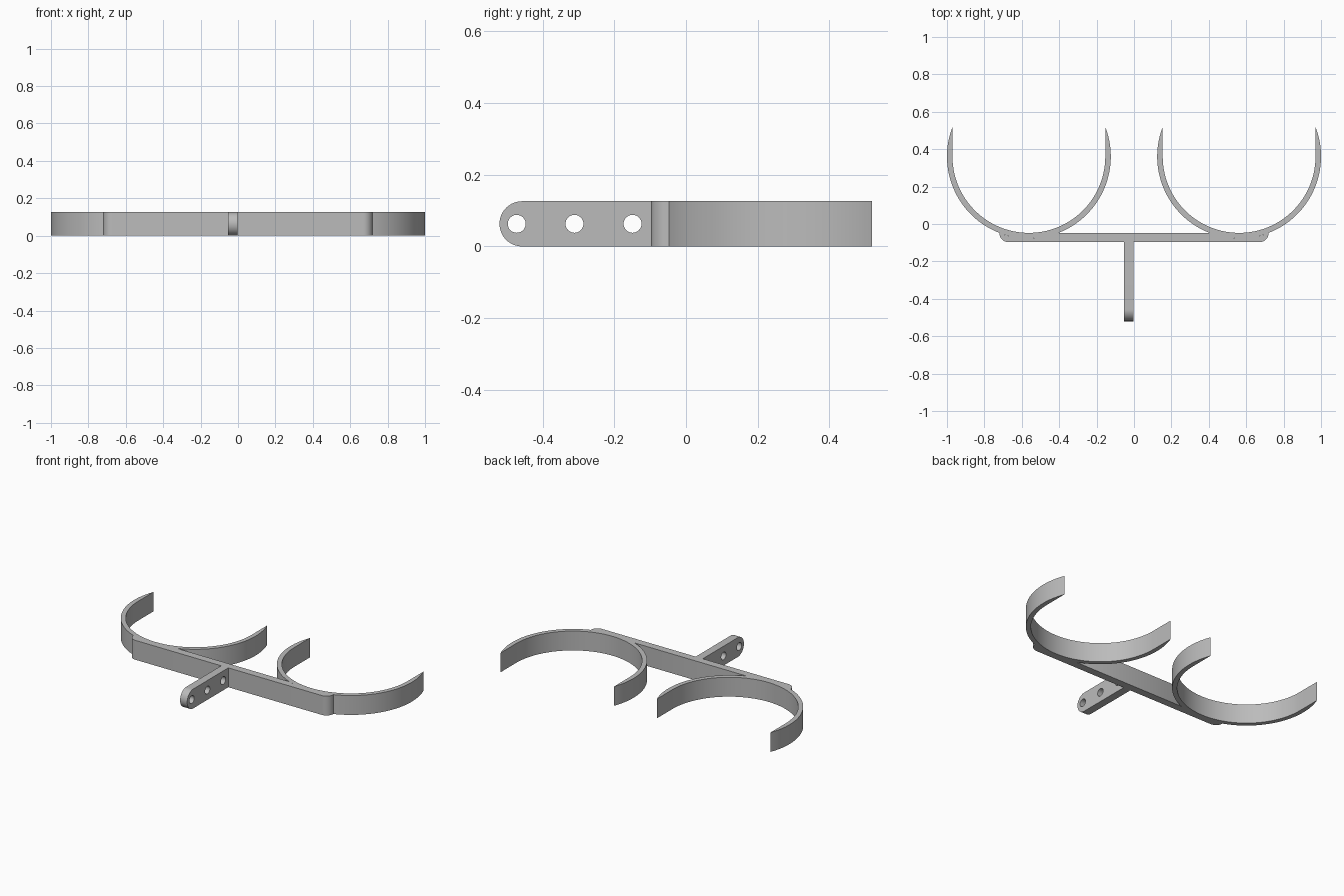
import bpy, bmesh
from math import pi, sin, cos, asin, sqrt
from mathutils import Matrix

if "Cube" in bpy.data.objects:
    bpy.data.objects.remove(bpy.data.objects["Cube"])

HEIGHT = 0.126
RING_X, RING_Y = 0.562, 0.361          # ring centre
OUTER, INNER = 0.438, 0.4085           # ring radii
HALF_CHORD = sqrt(OUTER ** 2 - INNER ** 2)
BAR_BACK, BAR_FRONT = RING_Y - INNER, -0.097
TIP = asin(HALF_CHORD / OUTER)         # angle where the prongs run out to a point

steel = bpy.data.materials.new("grey steel")
steel.use_nodes = True
steel.diffuse_color = (0.5, 0.5, 0.5, 1)
steel.node_tree.nodes["Principled BSDF"].inputs["Base Color"].default_value = (0.5, 0.5, 0.5, 1)


def arc(cx, cy, radius, start, end, steps):
    angles = [start + (end - start) * i / steps for i in range(steps + 1)]
    return [(cx + radius * cos(a), cy + radius * sin(a)) for a in angles]


def plate(name, loops, thickness, matrix):
    """Extruded flat outline; loops after the first are holes."""
    curve = bpy.data.curves.new(name, "CURVE")
    curve.dimensions = "2D"
    curve.fill_mode = "BOTH"
    curve.extrude = thickness / 2
    for loop in loops:
        spline = curve.splines.new("POLY")
        spline.points.add(len(loop) - 1)
        for point, (x, y) in zip(spline.points, loop):
            point.co = (x, y, 0, 1)
        spline.use_cyclic_u = True
    obj = bpy.data.objects.new(name, curve)
    bpy.context.collection.objects.link(obj)
    obj.matrix_world = matrix
    bpy.ops.object.select_all(action="DESELECT")
    obj.select_set(True)
    bpy.context.view_layer.objects.active = obj
    bpy.ops.object.convert(target="MESH")
    obj = bpy.context.object
    obj.name = name
    # Weld caps to walls
    bm = bmesh.new()
    bm.from_mesh(obj.data)
    bmesh.ops.remove_doubles(bm, verts=bm.verts, dist=0.00005)
    bmesh.ops.recalc_face_normals(bm, faces=bm.faces)
    bm.to_mesh(obj.data)
    bm.free()
    obj.data.materials.clear()
    obj.data.materials.append(steel)
    bpy.ops.object.shade_smooth_by_angle(angle=pi / 6)
    return obj


flat = Matrix.Translation((0, 0, HEIGHT / 2))

# Open rings with prongs that taper to a point
for side, x in (("left", RING_X), ("right", -RING_X)):
    outline = arc(x, RING_Y, OUTER, TIP, -pi - TIP, 96)
    outline += arc(x, RING_Y, INNER, -pi, 0, 80)
    plate(side + "_ring", [outline], HEIGHT, flat)

# Crossbar: rounded front corners, back hollowed to seat the rings
corner = BAR_BACK - BAR_FRONT
end = RING_X + HALF_CHORD
seat = pi / 2 - TIP
seat = asin(HALF_CHORD / OUTER)
half = arc(end - corner, BAR_BACK, corner, -pi / 2, 0, 12)
half += arc(RING_X, RING_Y, OUTER, -pi / 2 + seat, -pi / 2 - seat, 24)[1:]
bar = half + [(-x, y) for x, y in reversed(half)]
plate("crossbar", [bar], HEIGHT, flat)

# Mounting tab: upright plate with round nose and three holes
nose = HEIGHT / 2
tab = [(BAR_FRONT, nose), (BAR_FRONT, -nose)]
tab += arc(-0.52 + nose, 0, nose, -pi / 2, -3 * pi / 2, 32)
holes = [arc(y, 0, 0.025, 0, 2 * pi, 32)[:-1] for y in (-0.472, -0.311, -0.149)]
upright = Matrix(((0, 0, 1, -0.0275), (1, 0, 0, 0), (0, 1, 0, nose), (0, 0, 0, 1)))
plate("mounting_tab", [tab] + holes, 0.051, upright)
